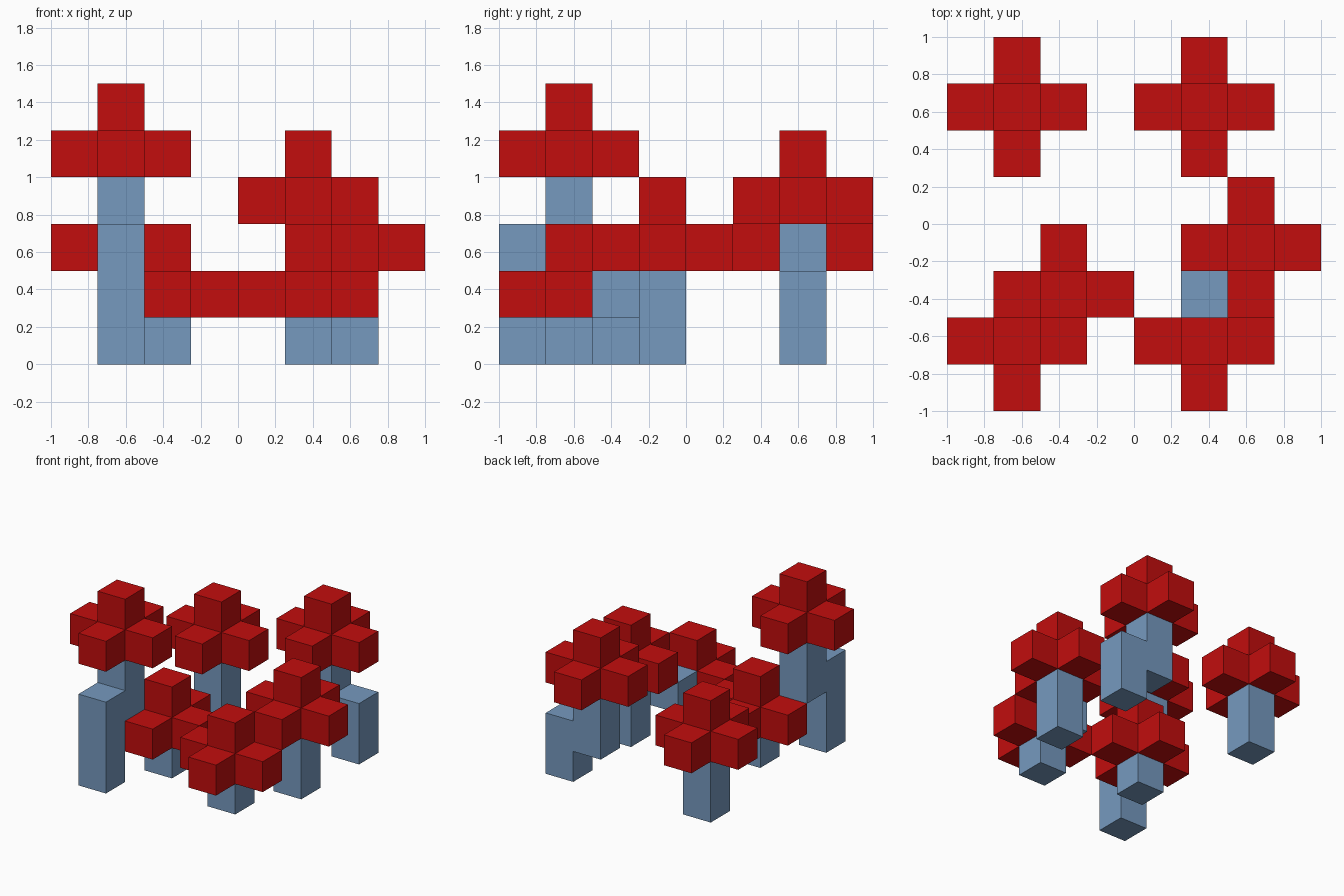
import bpy, bmesh
from mathutils import Vector

if "Cube" in bpy.data.objects:
    bpy.data.objects.remove(bpy.data.objects["Cube"], do_unlink=True)

U = 0.25  # edge of one block


def material(name, rgb):
    m = bpy.data.materials.new(name)
    m.use_nodes = True
    m.diffuse_color = (*rgb, 1)
    bsdf = next(n for n in m.node_tree.nodes if n.type == 'BSDF_PRINCIPLED')
    bsdf.inputs["Base Color"].default_value = (*rgb, 1)
    return m


RED = material("petal red", (0.54, 0.004, 0.004))
BLUE = material("stem blue", (0.18, 0.32, 0.52))


def finish(bm, name, mat):
    bmesh.ops.recalc_face_normals(bm, faces=bm.faces)
    me = bpy.data.meshes.new(name)
    bm.to_mesh(me)
    bm.free()
    me.materials.append(mat)
    ob = bpy.data.objects.new(name, me)
    bpy.context.collection.objects.link(ob)
    return ob


def stem(name, x, y, z0, z1):
    """Square post, one block wide, centred on x, y."""
    bm = bmesh.new()
    bmesh.ops.create_cube(bm, size=1)
    for v in bm.verts:
        v.co = Vector((x + v.co.x * U, y + v.co.y * U, z0 + (v.co.z + 0.5) * (z1 - z0)))
    finish(bm, name, BLUE)


def flower(name, x, y, z, skip=None):
    """Core block with a block grown from each side and the top."""
    bm = bmesh.new()
    bmesh.ops.create_cube(bm, size=U)
    bm.normal_update()
    grow = [f for f in bm.faces
            if f.normal.z > -0.5 and not (skip and f.normal.dot(Vector(skip)) > 0.5)]
    for f in bmesh.ops.extrude_discrete_faces(bm, faces=grow)["faces"]:
        f.normal_update()
        bmesh.ops.translate(bm, verts=f.verts[:], vec=f.normal * U)
    finish(bm, name, RED).location = (x, y, z)


# Flower heads (core centres)
flower("flower_front_right", -0.625, -0.625, 1.125)
flower("flower_middle_right", -0.375, -0.375, 0.375)
flower("flower_back_right", -0.625, 0.625, 0.625)
flower("flower_front_left", 0.375, -0.625, 0.375, skip=(0, 1, 0))
flower("flower_middle_left", 0.625, -0.125, 0.625)
flower("flower_back_left", 0.375, 0.625, 0.875)

# Straight stems
stem("stem_middle_right", -0.375, -0.375, 0, 0.25)
stem("stem_back_right", -0.625, 0.625, 0, 0.5)
stem("stem_front_left", 0.375, -0.625, 0, 0.25)
stem("stem_middle_left", 0.625, -0.125, 0, 0.5)

# Stepped stems: a lower post with an upper post beside it
stem("stem_front_right_lower", -0.625, -0.875, 0, 0.75)
stem("stem_front_right_upper", -0.625, -0.625, 0.5, 1.0)
stem("stem_back_left_lower", 0.625, 0.625, 0, 0.5)
stem("stem_back_left_upper", 0.375, 0.625, 0.25, 0.75)

# Bare side branch behind the front left flower
stem("branch_front_left", 0.375, -0.375, 0.25, 0.5)
